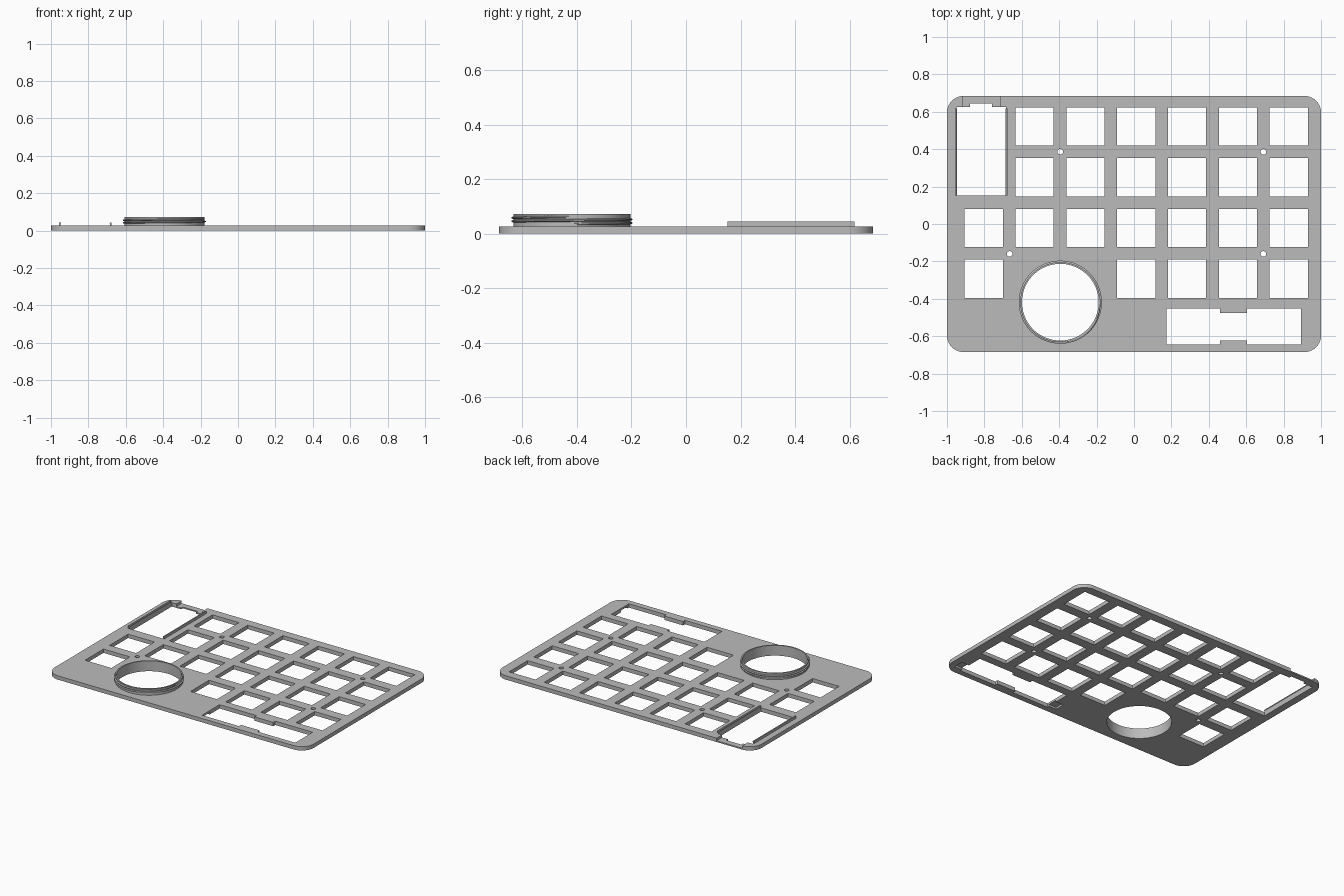
import bpy, bmesh, math

cube = bpy.data.objects.get("Cube")
if cube:
    bpy.data.objects.remove(cube, do_unlink=True)

grey = bpy.data.materials.new("plate_grey")
grey.use_nodes = True
colour = (0.5, 0.5, 0.5, 1)
grey.diffuse_color = colour
grey.node_tree.nodes["Principled BSDF"].inputs["Base Color"].default_value = colour

TOP = 0.027


def make_object(name, bm):
    bmesh.ops.recalc_face_normals(bm, faces=bm.faces[:])
    mesh = bpy.data.meshes.new(name)
    bm.to_mesh(mesh)
    bm.free()
    mesh.materials.append(grey)
    obj = bpy.data.objects.new(name, mesh)
    bpy.context.collection.objects.link(obj)
    return obj


def prism(bm, outline, z0, z1):
    low = [bm.verts.new((x, y, z0)) for x, y in outline]
    high = [bm.verts.new((x, y, z1)) for x, y in outline]
    bm.faces.new(low[::-1])
    bm.faces.new(high)
    for i in range(len(low)):
        j = (i + 1) % len(low)
        bm.faces.new((low[i], low[j], high[j], high[i]))


def rect(x0, x1, y0, y1):
    return [(x0, y0), (x1, y0), (x1, y1), (x0, y1)]


def circle(cx, cy, r, n):
    return [(cx + r * math.cos(math.tau * i / n), cy + r * math.sin(math.tau * i / n))
            for i in range(n)]


def rounded(hx, hy, r, n=10):
    pts = []
    for k, (sx, sy) in enumerate([(1, 1), (-1, 1), (-1, -1), (1, -1)]):
        for i in range(n + 1):
            a = math.pi / 2 * (k + i / n)
            pts.append((sx * (hx - r) + r * math.cos(a), sy * (hy - r) + r * math.sin(a)))
    return pts


def cut(target, bm):
    cutter = make_object("cutter", bm)
    cutter.hide_render = True
    mod = target.modifiers.new("cut", "BOOLEAN")
    mod.operation = "DIFFERENCE"
    mod.solver = "EXACT"
    mod.object = cutter
    bpy.context.view_layer.update()
    graph = bpy.context.evaluated_depsgraph_get()
    result = bpy.data.meshes.new_from_object(target.evaluated_get(graph))
    target.modifiers.clear()
    target.data = result
    bpy.data.objects.remove(cutter, do_unlink=True)


def smooth(obj):
    bpy.ops.object.select_all(action="DESELECT")
    obj.select_set(True)
    bpy.context.view_layer.objects.active = obj
    bpy.ops.object.shade_smooth_by_angle(angle=math.radians(30))


# Plate body
bm = bmesh.new()
prism(bm, rounded(1, 0.685, 0.09), 0, TOP)
plate = make_object("switch_plate", bm)

# Through holes
bm = bmesh.new()
LOW, HIGH = -0.05, 0.1
PITCH, HALF = 0.2717, 0.102
rows = [range(1, 7), range(1, 7), range(7), [0, 3, 4, 5, 6]]
for row, columns in enumerate(rows):
    for col in columns:
        x, y = -0.803 + PITCH * col, 0.522 - PITCH * row
        prism(bm, rect(x - HALF, x + HALF, y - HALF, y + HALF), LOW, HIGH)

KNOB_X, KNOB_Y, BORE = -0.394, -0.418, 0.205
prism(bm, circle(KNOB_X, KNOB_Y, BORE, 96), LOW, HIGH)
for x, y in [(-0.394, 0.386), (0.692, 0.386), (-0.665, -0.16), (0.692, -0.16)]:
    prism(bm, circle(x, y, 0.015, 24), LOW, HIGH)

# Display window with its upper notch
X0, X1, Y0, Y1 = -0.949, -0.684, 0.152, 0.625
prism(bm, [(X0, Y0), (X1, Y0), (X1, Y1), (-0.76, Y1), (-0.76, 0.643),
           (-0.877, 0.643), (-0.877, Y1), (X0, Y1)], LOW, HIGH)

# Wide key slot with a pair of tabs
prism(bm, [(0.174, -0.645), (0.46, -0.645), (0.46, -0.623), (0.604, -0.623),
           (0.604, -0.645), (0.893, -0.645), (0.893, -0.452), (0.604, -0.452),
           (0.604, -0.475), (0.46, -0.475), (0.46, -0.452), (0.174, -0.452)], LOW, HIGH)
cut(plate, bm)

# Connector channel on top and clip pockets underneath
bm = bmesh.new()
prism(bm, rect(-0.914, -0.716, 0.61, 0.75), 0.009, HIGH)
for x0, x1 in [(0.115, 0.19), (0.88, 0.952)]:
    prism(bm, rect(x0, x1, -0.63, -0.56), LOW, 0.013)
cut(plate, bm)
smooth(plate)

# Display rails, each with a small lip
for name, x, side in [("display_rail_right", X0, 1), ("display_rail_left", X1, -1)]:
    bm = bmesh.new()
    profile = [(-0.008, TOP - 0.002), (0, TOP - 0.002), (0, 0.036), (0.003, 0.04),
               (0, 0.044), (-0.008, 0.044)]
    ends = [[bm.verts.new((x + side * u, y, z)) for u, z in profile] for y in (Y0, 0.618)]
    bm.faces.new(ends[0])
    bm.faces.new(ends[1])
    for i in range(len(profile)):
        j = (i + 1) % len(profile)
        bm.faces.new((ends[0][i], ends[0][j], ends[1][j], ends[1][i]))
    make_object(name, bm)


def sweep(name, section, steps, closed):
    """Sweep a (radius, height) section round the knob axis."""
    bm = bmesh.new()
    rings = []
    for s in range(steps):
        a = math.tau * s / 96
        rings.append([bm.verts.new((KNOB_X + r * math.cos(a), KNOB_Y + r * math.sin(a), z))
                      for r, z in section(s / (steps - 1))])
    n = len(rings[0])
    for s in range(steps if closed else steps - 1):
        a, b = rings[s], rings[(s + 1) % steps]
        for i in range(n):
            j = (i + 1) % n
            bm.faces.new((a[i], a[j], b[j], b[i]))
    if not closed:
        bm.faces.new(rings[0])
        bm.faces.new(rings[-1])
    obj = make_object(name, bm)
    smooth(obj)


# Round collar and its screw thread
WALL = 0.214
sweep("collar", lambda t: [(BORE, TOP - 0.002), (WALL, TOP - 0.002), (WALL, 0.072),
                           (BORE, 0.072)], 96, True)


def thread(t):
    z = 0.036 + 0.026 * t
    depth = 0.008 * min(1, 12 * t + 0.05, 12 * (1 - t) + 0.05)
    return [(WALL - 0.002, z - 0.006), (WALL + depth, z - 0.002),
            (WALL + depth, z + 0.002), (WALL - 0.002, z + 0.006)]


sweep("collar_thread", thread, 2 * 96 + 1, False)
